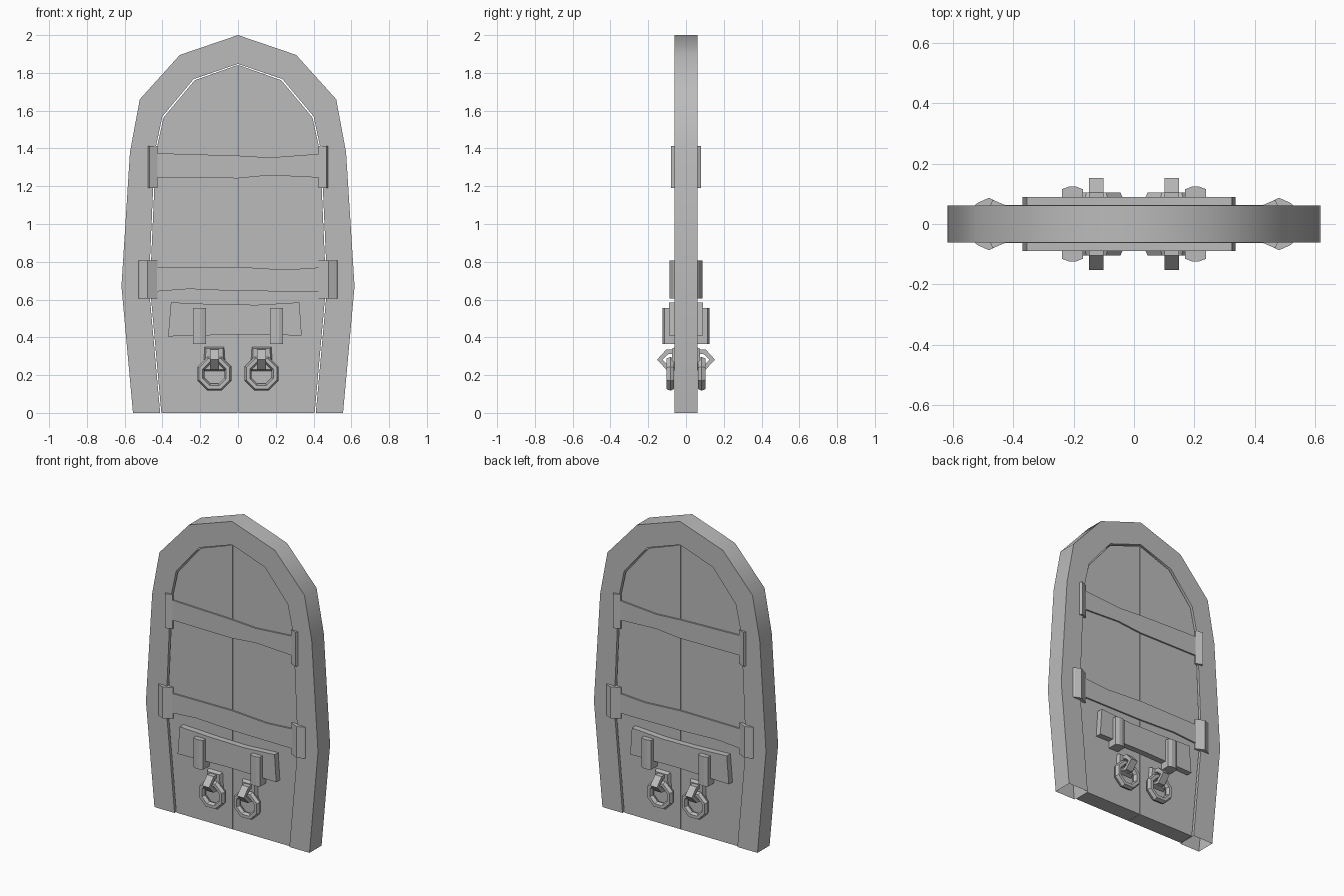
import bpy, bmesh, math

cube = bpy.data.objects.get("Cube")
if cube:
    bpy.data.objects.remove(cube)

grey = bpy.data.materials.new("plain grey")
grey.use_nodes = True
GREY = (0.5, 0.5, 0.5, 1)
grey.diffuse_color = GREY
grey.node_tree.nodes["Principled BSDF"].inputs["Base Color"].default_value = GREY


def finish(name, bm, smooth=False):
    bmesh.ops.recalc_face_normals(bm, faces=bm.faces)
    mesh = bpy.data.meshes.new(name)
    bm.to_mesh(mesh)
    bm.free()
    mesh.materials.append(grey)
    ob = bpy.data.objects.new(name, mesh)
    bpy.context.collection.objects.link(ob)
    if smooth:
        bpy.ops.object.select_all(action='DESELECT')
        ob.select_set(True)
        bpy.context.view_layer.objects.active = ob
        bpy.ops.object.shade_smooth_by_angle(angle=math.radians(40))
    return ob


def prism(name, points, axis, a, b, top_scale=1.0):
    """Extrude a 2D outline along an axis from a to b, optionally tapering."""
    place = {'x': lambda p, d: (d, p[0], p[1]),
             'y': lambda p, d: (p[0], d, p[1]),
             'z': lambda p, d: (p[0], p[1], d)}[axis]
    n = len(points)
    cx, cy = (sum(p[i] for p in points) / n for i in (0, 1))
    end = [(cx + (p[0] - cx) * top_scale, cy + (p[1] - cy) * top_scale) for p in points]
    bm = bmesh.new()
    lo = [bm.verts.new(place(p, a)) for p in points]
    hi = [bm.verts.new(place(p, b)) for p in end]
    bm.faces.new(lo)
    bm.faces.new(hi)
    for i in range(n):
        j = (i + 1) % n
        bm.faces.new((lo[i], lo[j], hi[j], hi[i]))
    return finish(name, bm)


def flip(points):
    return [(-x, z) for x, z in reversed(points)]


# Arched surround, hollow and open at the foot of each jamb
outer = [(-.556, 0), (-.617, .67), (-.572, 1.38), (-.52, 1.66), (-.308, 1.895), (0, 2)]
inner = [(-.412, 0), (-.472, .67), (-.441, 1.38), (-.4, 1.57), (-.235, 1.767), (0, 1.848)]
outer += flip(outer[:-1])
inner += flip(inner[:-1])
FRONT, BACK = -.062, .062
bm = bmesh.new()
rings = [[bm.verts.new((x, y, z)) for x, z in line]
         for line, y in ((outer, FRONT), (outer, BACK), (inner, BACK), (inner, FRONT))]
for r in range(4):
    a, b = rings[r], rings[(r + 1) % 4]
    for i in range(len(a) - 1):
        bm.faces.new((a[i], a[i + 1], b[i + 1], b[i]))
finish("arched_frame", bm, smooth=True)

# Two door leaves with a fine seam between them
GAP, SEAM, DOOR = .006, .0015, .052
leaf = [(x + GAP, z - (GAP if z > 1.5 else 0)) for x, z in inner[:5]]
leaf += [(-SEAM, 1.842), (-SEAM, 0)]
prism("right_door_leaf", leaf, 'y', -DOOR, DOOR)
prism("left_door_leaf", flip(leaf), 'y', -DOOR, DOOR)

# Outlines of the uneven straps and the crossbar plate
straps = {
    "upper_strap": [(-.445, 1.375), (0, 1.362), (.17, 1.352), (.44, 1.372),
                    (.44, 1.245), (.17, 1.258), (0, 1.242), (-.445, 1.246)],
    "lower_strap": [(-.47, .77), (0, .773), (.25, .758), (.465, .772),
                    (.465, .642), (0, .645), (-.26, .656), (-.47, .64)],
}
crossbar = [(-.355, .585), (-.12, .575), (.1, .572), (.325, .585),
            (.337, .41), (0, .415), (-.37, .405)]
latch = [(.05, .335), (.105, .335), (.153, .282), (.105, .23), (.05, .23),
         (.05, .25), (.092, .25), (.125, .282), (.092, .312), (.05, .312)]


def pull_ring(name, x, y, z):
    """Eight sided ring with a six sided section."""
    bm = bmesh.new()
    loops = []
    for i in range(8):
        t = math.tau * (i + .5) / 8
        loop = []
        for j in range(6):
            s = math.tau * j / 6
            rad = .077 + .02 * math.cos(s)
            loop.append(bm.verts.new((x + rad * math.cos(t), y + .024 * math.sin(s),
                                      z + rad * math.sin(t))))
        loops.append(loop)
    for i in range(8):
        a, b = loops[i], loops[(i + 1) % 8]
        for j in range(6):
            k = (j + 1) % 6
            bm.faces.new((a[j], a[k], b[k], b[j]))
    finish(name, bm)


# Hardware repeated on the front and back
for face, f in (("front", -1), ("back", 1)):
    for name, outline in straps.items():
        prism(f"{face}_{name}", outline, 'y', f * .045, f * .0625)
    prism(f"{face}_crossbar", outline_points := crossbar, 'y', f * .05, f * .09)

    for side, s in (("right", -1), ("left", 1)):
        # Bent clasps where the straps meet the frame
        for level, z0, z1, profile in (
                ("lower", .605, .808, [(.535, .055), (.518, .07), (.48, .087), (.425, .06), (.425, .045), (.52, .045)]),
                ("upper", 1.19, 1.412, [(.478, .055), (.468, .08), (.425, .062), (.425, .045), (.47, .045)])):
            prism(f"{face}_{side}_{level}_clasp",
                  [(s * x, f * y) for x, y in profile], 'z', z0, z1)

        # Faceted bracket holding the crossbar
        cx = s * .204
        bracket = [(cx - .035, .05), (cx - .035, .115), (cx - .012, .124),
                   (cx + .012, .124), (cx + .035, .115), (cx + .035, .05)]
        prism(f"{face}_{side}_crossbar_bracket", [(x, f * y) for x, y in bracket],
              'z', .365, .555)

        # Knocker: tapered base, pointed latch loop and hanging ring
        kx = s * .125
        base = [(kx - .052, .35), (kx + .052, .35), (kx + .06, .22), (kx - .06, .22)]
        prism(f"{face}_{side}_knocker_base", base, 'y', f * .05, f * .075, .85)
        prism(f"{face}_{side}_knocker_latch", [(f * y, z) for y, z in latch],
              'x', kx - .024, kx + .024)
        pull_ring(f"{face}_{side}_pull_ring", kx, f * .083, .207)
